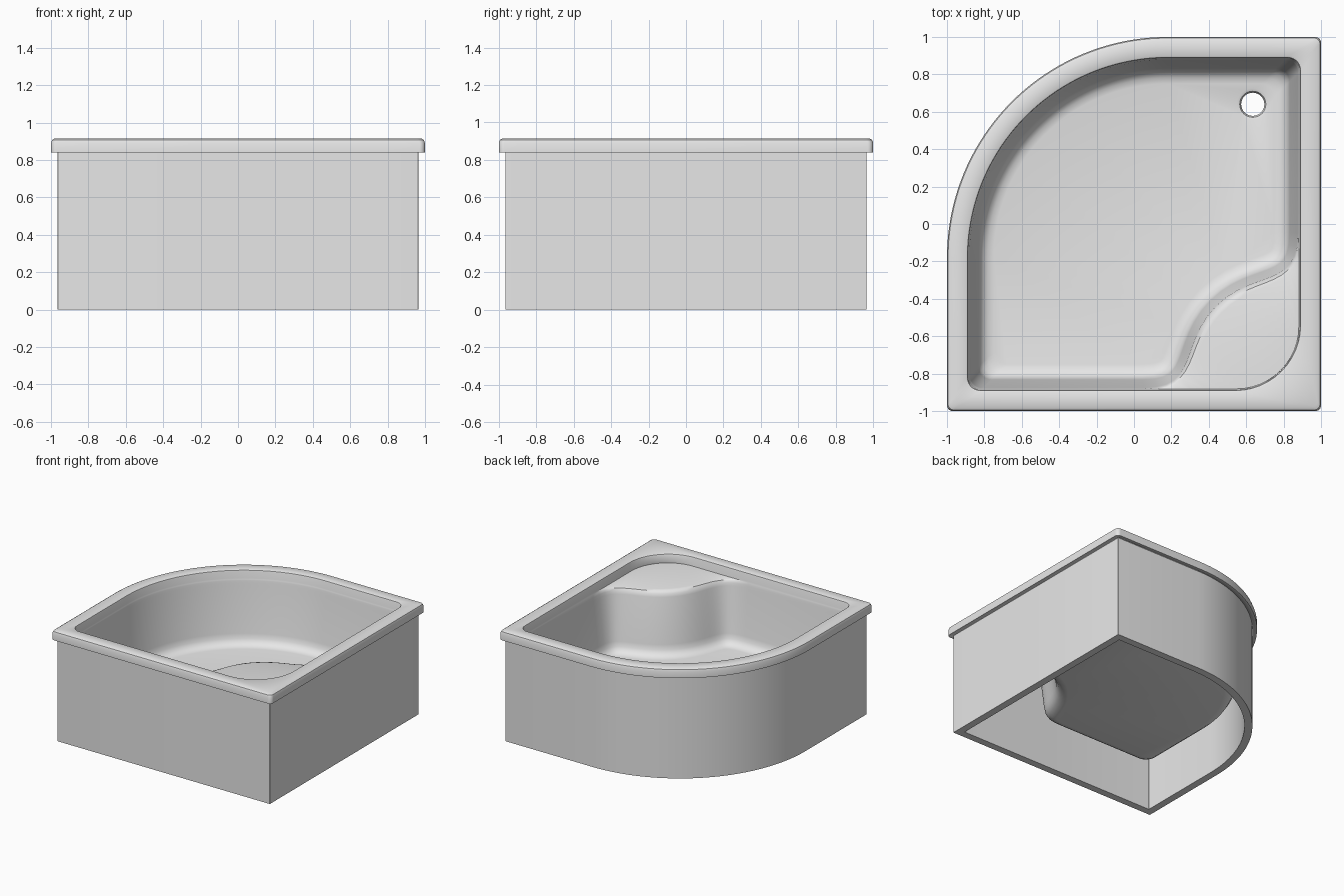
import bpy, bmesh
from math import sin, cos, pi
from mathutils import Vector
from mathutils.geometry import interpolate_bezier

cube = bpy.data.objects.get("Cube")
if cube:
    bpy.data.objects.remove(cube, do_unlink=True)

grey = bpy.data.materials.new("light grey acrylic")
grey.use_nodes = True
grey.diffuse_color = (0.8, 0.8, 0.8, 1)
grey.node_tree.nodes["Principled BSDF"].inputs["Base Color"].default_value = (0.8, 0.8, 0.8, 1)

LIP = 0.11      # inset of the basin edge from the rim
ARC = 0.18      # offset of the centre of the big quarter arc
WING = 0.05     # where the seat section starts on each straight side


def arc(cx, cy, r, start, end, n):
    angles = [start + (end - start) * i / (n - 1) for i in range(n)]
    return [Vector((cx + r * cos(a), cy + r * sin(a))) for a in angles]


def seat_curve(inset, extra):
    """S-shaped seat front, moved towards the basin by the inset."""
    edge = LIP - 1
    half = interpolate_bezier(Vector((WING, edge)), Vector((WING + 0.32, edge)),
                              Vector((0.25, -0.65)), Vector((0.45, -0.45)), 13)
    half = [Vector(p[:2]) for p in half]
    pts = half + [Vector((-p.y, -p.x)) for p in reversed(half[:-1])]
    last = len(pts) - 1
    result = []
    for i, p in enumerate(pts):
        t = (pts[min(i + 1, last)] - pts[max(i - 1, 0)]).normalized()
        shift = inset - LIP + extra * sin(pi * i / last)
        result.append(p + Vector((-t.y, t.x)) * shift)
    return result


def outline(d, r, seat_r=None, seat=False, extra=0):
    """Counter-clockwise quadrant outline, inset by d with corner radius r."""
    e = 1 - d
    c = e - r
    pts = arc(-c, -c, r, pi, 1.5 * pi, 8)
    if seat:
        pts += seat_curve(d, extra)
    else:
        s = seat_r or r
        k = e - s
        wing = [WING + (k - WING) * i / 6 for i in range(6)]
        pts += [Vector((x, -e)) for x in wing]
        pts += arc(k, -k, s, -pi / 2, 0, 13)
        pts += [Vector((e, -x)) for x in reversed(wing)]
    pts += arc(c, c, r, 0, pi / 2, 8)
    pts += arc(ARC, -ARC, 1 - d + ARC, pi / 2, pi, 41)
    return pts


def add_ring(bm, pts, z):
    return [bm.verts.new((p.x, p.y, z)) for p in pts]


def bridge(bm, a, b):
    n = len(a)
    for i in range(n):
        j = (i + 1) % n
        bm.faces.new((a[i], a[j], b[j], b[i]))


def finish(bm, name):
    mesh = bpy.data.meshes.new(name)
    bm.to_mesh(mesh)
    bm.free()
    ob = bpy.data.objects.new(name, mesh)
    bpy.context.collection.objects.link(ob)
    mesh.materials.append(grey)
    bpy.ops.object.select_all(action='DESELECT')
    ob.select_set(True)
    bpy.context.view_layer.objects.active = ob
    bpy.ops.object.shade_smooth_by_angle(angle=0.6)
    return ob


# Skirt: hollow wall under the rim
bm = bmesh.new()
walls = [add_ring(bm, outline(d, 0.004), z)
         for d, z in ((0.035, 0.85), (0.035, 0), (0.095, 0), (0.095, 0.85))]
for i in range(4):
    bridge(bm, walls[i], walls[(i + 1) % 4])
bmesh.ops.recalc_face_normals(bm, faces=bm.faces)
finish(bm, "skirt")

# Tray: rim, seat and basin in one shell
bm = bmesh.new()
rings = []
# Rim from underside, over the top, down to the seat level
for d, r, z, s in ((0.036, 0.01, 0.84, None), (0, 0.03, 0.84, None), (0, 0.03, 0.89, None),
                   (0.006, 0.03, 0.907, None), (0.02, 0.03, 0.915, None),
                   (0.102, 0.07, 0.915, 0.35), (0.109, 0.07, 0.911, 0.35),
                   (0.112, 0.07, 0.902, 0.35), (0.117, 0.07, 0.85, 0.34),
                   (0.119, 0.07, 0.842, 0.33)):
    rings.append(add_ring(bm, outline(d, r, s), z))
# Seat front with a rounded lip, basin wall and floor fillet
for d, z, extra in ((0.12, 0.838, -0.04), (0.121, 0.832, -0.018), (0.123, 0.815, -0.005),
                    (0.126, 0.79, 0), (0.168, 0.42, 0), (0.176, 0.38, 0),
                    (0.193, 0.353, 0), (0.218, 0.336, 0), (0.25, 0.33, 0)):
    rings.append(add_ring(bm, outline(d, 0.07, seat=True, extra=extra), z))
for a, b in zip(rings, rings[1:]):
    bridge(bm, a, b)
# Drain opening
drain = [add_ring(bm, arc(0.635, 0.64, r, 0, 2 * pi, 33)[:-1], z)
         for r, z in ((0.085, 0.33), (0.07, 0.325), (0.062, 0.31), (0.062, 0.29))]
for a, b in zip(drain, drain[1:]):
    bridge(bm, a, b)
# Floor between basin and drain
edges = [e for e in bm.edges if e.is_boundary
         and all(v in rings[-1] or v in drain[0] for v in e.verts)]
fill = bmesh.ops.triangle_fill(bm, edges=edges, use_beauty=True, normal=(0, 0, 1))
for f in fill["geom"]:
    if isinstance(f, bmesh.types.BMFace):
        f.normal_update()
        if f.normal.z < 0:
            f.normal_flip()
tray = finish(bm, "tray")
shell = tray.modifiers.new("shell", 'SOLIDIFY')
shell.thickness = 0.015
shell.offset = -1
